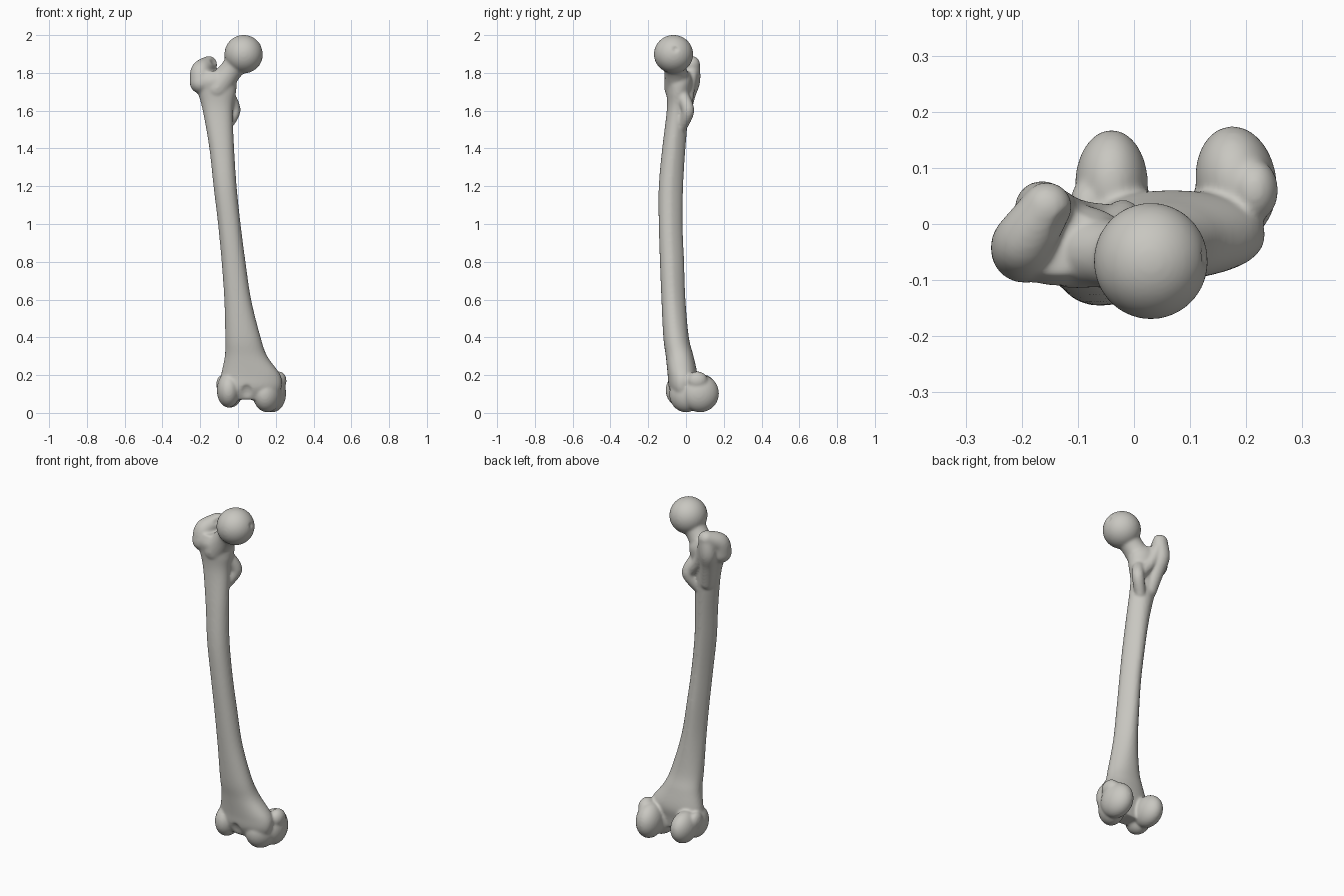
import bpy, bmesh, math
from mathutils import Vector, Matrix

cube = bpy.data.objects.get("Cube")
if cube:
    bpy.data.objects.remove(cube, do_unlink=True)


def spline(keys, steps):
    """Catmull-Rom curve through tuples of any length."""
    out = []
    for i in range(len(keys) - 1):
        a, b, c, d = (keys[max(0, min(len(keys) - 1, i + k))] for k in (-1, 0, 1, 2))
        for s in range(steps):
            t = s / steps
            out.append([0.5 * (2 * q + (r - p) * t + (2 * p - 5 * q + 4 * r - u) * t * t
                               + (3 * q - p - 3 * r + u) * t ** 3)
                        for p, q, r, u in zip(a, b, c, d)])
    return out + [list(keys[-1])]


def ellipsoid(bm, centre, radii, turn=0):
    m = Matrix.Translation(centre) @ Matrix.Rotation(math.radians(turn), 4, 'Z')
    m = m @ Matrix.Diagonal((*radii, 1))
    bmesh.ops.create_icosphere(bm, subdivisions=4, radius=1, matrix=m)


def chain(bm, keys, steps=8):
    """Rounded limb swept through (x, y, z, radius) keys."""
    for x, y, z, r in spline(keys, steps):
        bmesh.ops.create_icosphere(bm, subdivisions=3, radius=r,
                                   matrix=Matrix.Translation((x, y, z)))


def loft(bm, keys, sides=40, steps=6):
    """Rings from (z, x min, x max, y min, y max, back pinch) keys."""
    rings = []
    for z, x0, x1, y0, y1, pinch in spline(keys, steps):
        ring = []
        for i in range(sides):
            a = math.tau * i / sides
            c, s = math.cos(a), math.sin(a)
            c = math.copysign(abs(c) ** 0.9, c)
            s = math.copysign(abs(s) ** 0.9, s)
            c *= 1 - pinch * max(0, s)
            ring.append(bm.verts.new(((x0 + x1) / 2 + c * (x1 - x0) / 2,
                                      (y0 + y1) / 2 + s * (y1 - y0) / 2, z)))
        rings.append(ring)
    for lo, hi in zip(rings, rings[1:]):
        for i in range(sides):
            j = (i + 1) % sides
            bm.faces.new((lo[i], lo[j], hi[j], hi[i]))
    bm.faces.new(rings[0][::-1])
    bm.faces.new(rings[-1])


def to_object(bm, name):
    mesh = bpy.data.meshes.new(name)
    bm.to_mesh(mesh)
    bm.free()
    obj = bpy.data.objects.new(name, mesh)
    bpy.context.scene.collection.objects.link(obj)
    return obj


bone = bmesh.new()

# Shaft, flaring at both ends
loft(bone, [
    (0.07, -0.07, 0.20, -0.06, 0.04, 0),
    (0.13, -0.10, 0.23, -0.09, 0.05, 0),
    (0.20, -0.09, 0.225, -0.097, 0.06, 0),
    (0.30, -0.07, 0.155, -0.107, 0.04, 0),
    (0.40, -0.068, 0.12, -0.12, 0.015, 0.1),
    (0.60, -0.073, 0.07, -0.13, -0.003, 0.3),
    (0.80, -0.087, 0.04, -0.138, -0.01, 0.35),
    (1.00, -0.106, 0.014, -0.144, -0.018, 0.35),
    (1.20, -0.13, -0.007, -0.144, -0.015, 0.35),
    (1.40, -0.152, -0.02, -0.126, -0.003, 0.3),
    (1.60, -0.187, -0.027, -0.102, 0.015, 0.2),
    (1.70, -0.215, -0.01, -0.104, 0.03, 0.1),
    (1.76, -0.24, -0.01, -0.11, 0.035, 0),
    (1.81, -0.22, -0.05, -0.09, 0.02, 0),
])

# Head and neck
ellipsoid(bone, (0.03, -0.066, 1.899), (0.102, 0.104, 0.102))
chain(bone, [(-0.11, -0.04, 1.72, 0.075), (-0.04, -0.055, 1.81, 0.061),
             (0.02, -0.065, 1.885, 0.072)])

# Greater trochanter: outer lobe, raised rim and rear crest
chain(bone, [(-0.195, -0.045, 1.75, 0.061), (-0.195, -0.03, 1.81, 0.055),
             (-0.155, 0.03, 1.845, 0.045)])
chain(bone, [(-0.155, 0.03, 1.84, 0.044), (-0.165, 0.028, 1.76, 0.048),
             (-0.15, 0.005, 1.68, 0.045), (-0.125, -0.02, 1.56, 0.04)])
chain(bone, [(-0.14, 0.03, 1.80, 0.035), (-0.10, 0.015, 1.70, 0.03),
             (-0.04, 0.005, 1.62, 0.03)])

# Lesser trochanter
chain(bone, [(-0.06, -0.02, 1.52, 0.03), (-0.02, 0.01, 1.60, 0.034),
             (-0.05, -0.02, 1.68, 0.035)])

# Condyles: rear knuckle, front lobe and side boss of each
ellipsoid(bone, (-0.04, 0.07, 0.118), (0.065, 0.098, 0.09))
ellipsoid(bone, (-0.05, -0.02, 0.12), (0.062, 0.088, 0.092))
ellipsoid(bone, (0.182, 0.075, 0.103), (0.072, 0.1, 0.1), 8)
ellipsoid(bone, (0.155, 0.0, 0.098), (0.072, 0.092, 0.095), -25)
ellipsoid(bone, (0.215, 0.06, 0.17), (0.042, 0.055, 0.05))
ellipsoid(bone, (-0.085, 0.03, 0.15), (0.03, 0.05, 0.05))

femur = to_object(bone, "thigh_bone")

# Hollows: notch between condyles, kneecap groove, trochanter pit, head pit
hollows = bmesh.new()
ellipsoid(hollows, (0.065, 0.14, 0.04), (0.043, 0.10, 0.11))
ellipsoid(hollows, (0.045, -0.11, 0.06), (0.055, 0.045, 0.1))
ellipsoid(hollows, (0.05, 0.0, 0.0), (0.045, 0.14, 0.062))
ellipsoid(hollows, (-0.105, -0.01, 1.885), (0.038, 0.065, 0.05), -35)
ellipsoid(hollows, (0.141, -0.055, 1.93), (0.024, 0.024, 0.024))
cutter = to_object(hollows, "hollow_cutter")
cutter.hide_render = True
# Merge the cutters into one clean volume
mod = cutter.modifiers.new("Fuse", 'REMESH')
mod.mode, mod.voxel_size = 'VOXEL', 0.005

# Fuse, carve and soften the bone
for name in ("Fuse", "Carve", "Refuse", "Soften"):
    if name == "Carve":
        mod = femur.modifiers.new(name, 'BOOLEAN')
        mod.operation, mod.solver, mod.object = 'DIFFERENCE', 'EXACT', cutter
    elif name == "Soften":
        mod = femur.modifiers.new(name, 'SMOOTH')
        mod.factor, mod.iterations = 0.5, 10
    else:
        mod = femur.modifiers.new(name, 'REMESH')
        mod.mode, mod.voxel_size = 'VOXEL', 0.006

bpy.context.view_layer.update()
graph = bpy.context.evaluated_depsgraph_get()
baked = bpy.data.meshes.new_from_object(femur.evaluated_get(graph))
femur.modifiers.clear()
femur.data = baked
bpy.data.objects.remove(cutter, do_unlink=True)

# Bone colour and smooth shading
colour = (0.58, 0.57, 0.53, 1)
mat = bpy.data.materials.new("bone grey")
mat.use_nodes = True
mat.diffuse_color = colour
mat.node_tree.nodes["Principled BSDF"].inputs["Base Color"].default_value = colour
baked.materials.clear()
baked.materials.append(mat)
for face in baked.polygons:
    face.use_smooth = True
    face.material_index = 0
